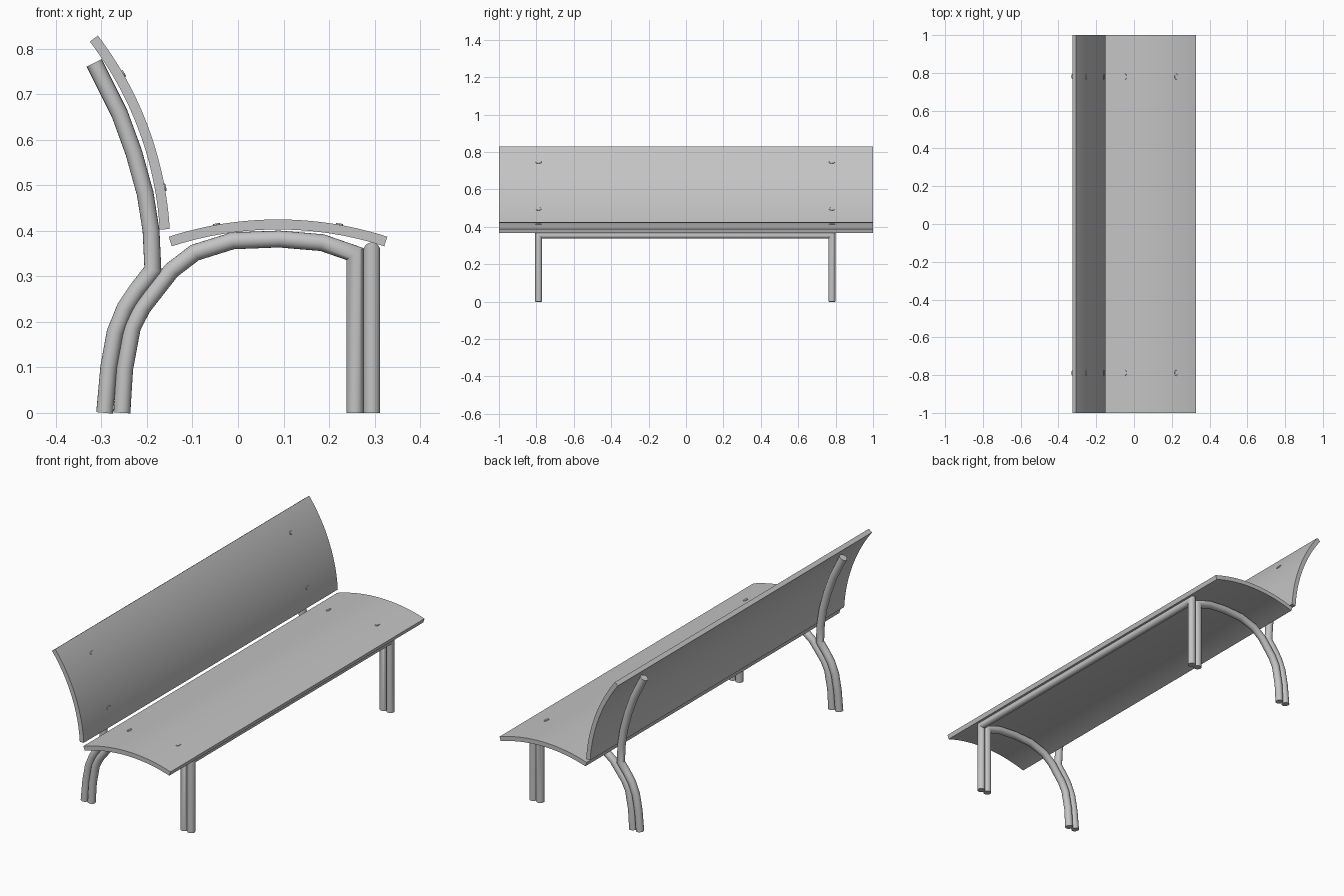
import bpy
import bmesh
from math import sin, cos, pi, radians
from mathutils import Vector, Matrix

cube = bpy.data.objects.get("Cube")
if cube:
    bpy.data.objects.remove(cube, do_unlink=True)

metal = bpy.data.materials.new("grey_metal")
metal.use_nodes = True
GREY = (0.55, 0.55, 0.55, 1)
metal.diffuse_color = GREY
metal.node_tree.nodes["Principled BSDF"].inputs["Base Color"].default_value = GREY

PIPE = 0.0185
PLANK = 0.022
SIDES = {"right": -0.788, "left": 0.78}


def finish(name, bm):
    bmesh.ops.recalc_face_normals(bm, faces=bm.faces)
    mesh = bpy.data.meshes.new(name)
    bm.to_mesh(mesh)
    bm.free()
    obj = bpy.data.objects.new(name, mesh)
    bpy.context.collection.objects.link(obj)
    mesh.materials.append(metal)
    bpy.context.view_layer.objects.active = obj
    obj.select_set(True)
    bpy.ops.object.shade_smooth_by_angle(angle=radians(35))
    obj.select_set(False)
    return obj


def tube(name, path, normal, sides=20):
    """Sweep a round pipe along a flat path with mitred corners."""
    bm = bmesh.new()
    pts = [Vector(p) for p in path]
    n = Vector(normal)
    rings = []
    for i, p in enumerate(pts):
        before = (p - pts[max(i - 1, 0)]).normalized()
        after = (pts[min(i + 1, len(pts) - 1)] - p).normalized()
        tangent = (before + after).normalized()
        stretch = 1 / max(tangent.dot(before), tangent.dot(after))
        side = tangent.cross(n) * stretch
        rings.append([bm.verts.new(p + PIPE * (cos(a) * n + sin(a) * side))
                      for a in (2 * pi * k / sides for k in range(sides))])
    for a, b in zip(rings, rings[1:]):
        for k in range(sides):
            j = (k + 1) % sides
            bm.faces.new((a[k], a[j], b[j], b[k]))
    bm.faces.new(rings[0])
    bm.faces.new(rings[-1])
    return finish(name, bm)


def arc_point(arc, angle, depth=0.0):
    """Point on the visible face of a curved plank; angle is from straight up."""
    cx, cz, radius = arc[:3]
    r = radius - depth
    return Vector((cx + r * sin(angle), 0, cz + r * cos(angle)))


def plank(name, arc, steps=24):
    """Curved board extruded along the whole bench."""
    bm = bmesh.new()
    start, end = arc[3:]
    angles = [start + (end - start) * i / steps for i in range(steps + 1)]
    rows = []
    for a in angles:
        top, low = arc_point(arc, a), arc_point(arc, a, PLANK)
        rows.append([bm.verts.new((p.x, y, p.z))
                     for p, y in ((top, -1), (top, 1), (low, 1), (low, -1))])
    for a, b in zip(rows, rows[1:]):
        for k in range(4):
            j = (k + 1) % 4
            bm.faces.new((a[k], a[j], b[j], b[k]))
    bm.faces.new(rows[0])
    bm.faces.new(rows[-1])
    return finish(name, bm)


def bolt(name, arc, angle, y):
    """Low oval bolt head lying on a plank face."""
    bm = bmesh.new()
    bmesh.ops.create_cone(bm, cap_ends=True, segments=16, radius1=1, radius2=0.85, depth=1)
    place = (Matrix.Translation(arc_point(arc, angle) + Vector((0, y, 0)))
             @ Matrix.Rotation(angle, 4, "Y") @ Matrix.Diagonal((0.009, 0.017, 0.006, 1)))
    bmesh.ops.transform(bm, matrix=place, verts=bm.verts)
    return finish(name, bm)


# Boards: centre x, centre z, radius, start angle, end angle
seat = (0.088, -0.352, 0.777, radians(-18), radians(18))
# The backrest arc bulges toward the sitter between its two end points
low, high = Vector((-0.15, 0, 0.404)), Vector((-0.308, 0, 0.829))
half = (high - low).length / 2
out = Vector((high.z - low.z, 0, low.x - high.x)).normalized()
centre = (low + high) / 2 - out * (0.777 ** 2 - half ** 2) ** 0.5
ends = [Vector((0, 0, 1)).angle(p - centre) for p in (high, low)]
back = (centre.x, centre.z, 0.777, *ends)

plank("seat", seat)
plank("backrest", back)

# Side pipes, as x and z pairs
rear_pipe = [(-0.293, 0), (-0.284, 0.1), (-0.27, 0.177), (-0.248, 0.231), (-0.222, 0.27),
             (-0.187, 0.315), (-0.191, 0.4), (-0.204, 0.482), (-0.229, 0.572),
             (-0.26, 0.657), (-0.316, 0.769)]
arch_pipe = [(-0.255, 0), (-0.249, 0.097), (-0.232, 0.188), (-0.21, 0.231), (-0.146, 0.313),
             (-0.095, 0.352), (-0.012, 0.378), (0.09, 0.382), (0.185, 0.374),
             (0.257, 0.349), (0.257, 0)]

for label, y in SIDES.items():
    tube(label + "_rear_pipe", [(x, y, z) for x, z in rear_pipe], (0, 1, 0))
    tube(label + "_arch_pipe", [(x, y, z) for x, z in arch_pipe], (0, 1, 0))
    for part, arc, spots in (("seat", seat, (-10, 10)), ("backrest", back, (46, 66))):
        for i, spot in enumerate(spots):
            angle = radians(spot)
            if part == "backrest":
                # Place at a quarter in from each end of the board
                angle = ends[0] + (ends[1] - ends[0]) * (0.22, 0.8)[i]
            bolt(f"{label}_{part}_bolt_{i + 1}", arc, angle, y)

# Front legs joined by a cross beam under the seat edge
r, l = SIDES["right"], SIDES["left"]
tube("front_frame", [(0.294, r, 0), (0.294, r, 0.356), (0.294, l, 0.356), (0.294, l, 0)], (1, 0, 0))
